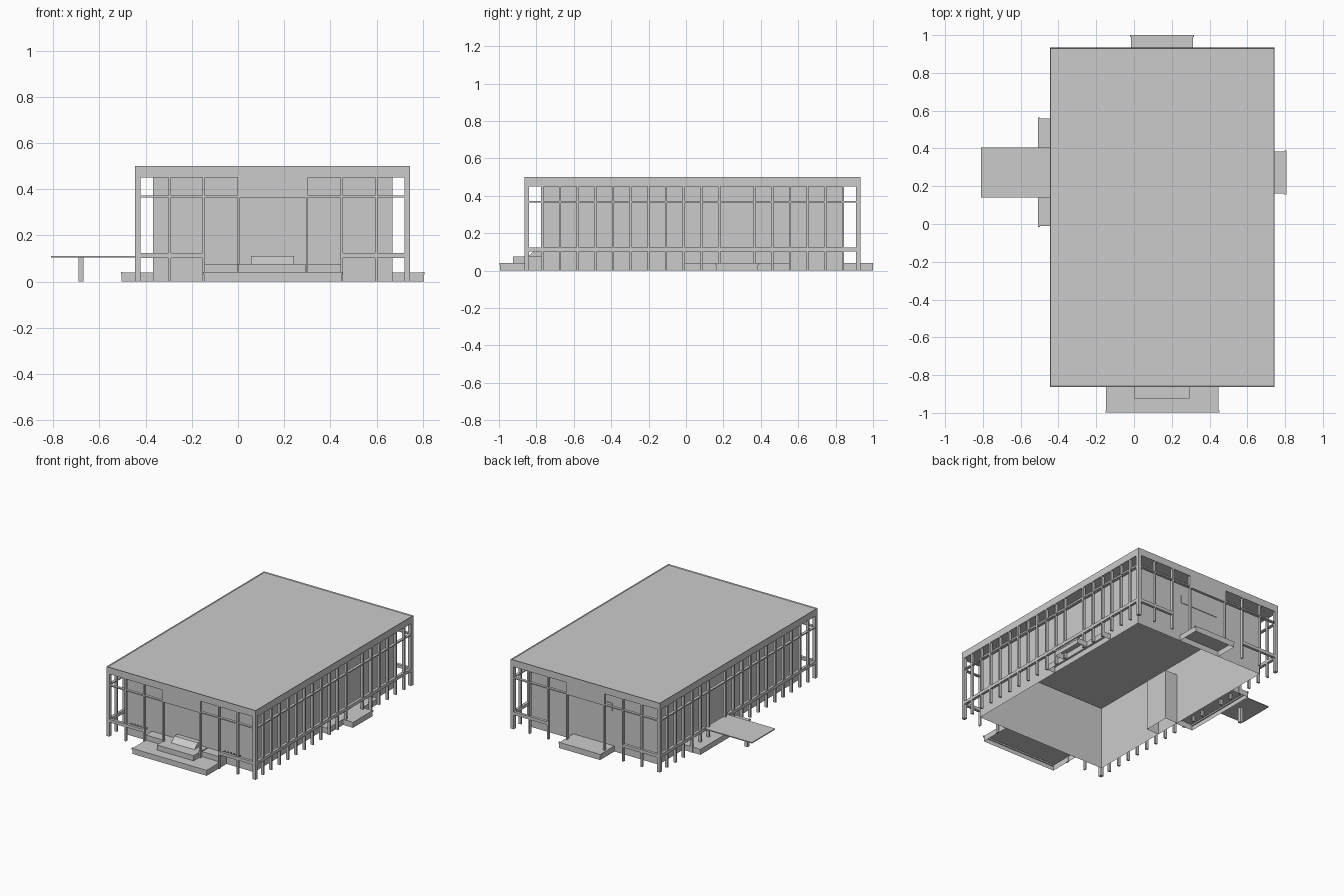
import bpy, bmesh

if "Cube" in bpy.data.objects:
    bpy.data.objects.remove(bpy.data.objects["Cube"])

X0, X1, Y0, Y1 = -0.445, 0.745, -0.863, 0.934    # roof / colonnade outline
CX0, CX1, CY0, CY1 = -0.368, 0.668, -0.77, 0.838  # inner walls
ROOF_Z, TOP = 0.45, 0.50


def finish(name, bm):
    mesh = bpy.data.meshes.new(name)
    bm.to_mesh(mesh)
    bm.free()
    obj = bpy.data.objects.new(name, mesh)
    bpy.context.collection.objects.link(obj)
    return obj


def box(name, x, y, z, hollow=False):
    bm = bmesh.new()
    bmesh.ops.create_cube(bm, size=1)
    for v in bm.verts:
        v.co = [r[0] if c < 0 else r[1] for c, r in zip(v.co, (x, y, z))]
    if hollow:  # shell with no underside
        bm.normal_update()
        bmesh.ops.delete(bm, geom=[f for f in bm.faces if f.normal.z < -0.5], context='FACES_ONLY')
    return finish(name, bm)


# Roof slab with a low parapet lip
roof = box("roof", (X0, X1), (Y0, Y1), (ROOF_Z, TOP))
bm = bmesh.new()
bm.from_mesh(roof.data)
bm.normal_update()
top = [f for f in bm.faces if f.normal.z > 0.5]
bmesh.ops.inset_region(bm, faces=top, thickness=0.006, depth=0)
bmesh.ops.translate(bm, verts=top[0].verts, vec=(0, 0, -0.006))
bm.to_mesh(roof.data)
bm.free()

# Inner walls: open-bottomed shell with an interior closet beside the left entrance
plan = [(CX0, CY0), (CX1, CY0), (CX1, CY1), (CX0, CY1)]
bm = bmesh.new()
low = [bm.verts.new((x, y, 0)) for x, y in plan]
high = [bm.verts.new((x, y, ROOF_Z)) for x, y in plan]
for i in range(len(plan)):
    j = (i + 1) % len(plan)
    bm.faces.new((low[i], low[j], high[j], high[i]))
finish("inner_walls", bm)
box("inner_closet", (CX0, -0.27), (-0.19, 0.0), (0, 0.364), True)

# Corner columns
C = 0.024
for x in ((X0, X0 + C), (X1 - C, X1)):
    for y in ((Y0, Y0 + C), (Y1 - C, Y1)):
        box("corner_column", x, y, (0, ROOF_Z))

# Depth bands of the four colonnade lines
D = 0.02
LEFT, RIGHT = (X0, X0 + D), (X1 - D, X1)
FRONT, BACK = (Y0, Y0 + D), (Y1 - D, Y1)
LOW, HIGH = (0.103, 0.125), (0.364, 0.372)

# Mullions, rails and door panels on the short ends
for tag, band in (("front", FRONT), ("back", BACK)):
    for x in (-0.296, -0.148, 0.003, 0.299, 0.449, 0.599):
        z0 = 0.04 if 0 < x < 0.3 else 0
        box(tag + "_mullion", (x - 0.005, x + 0.005), band, (z0, ROOF_Z))
    for a, b in ((X0, -0.148), (0.449, X1)):
        box(tag + "_lower_rail", (a, b), band, LOW)
    for a, b in ((X0, 0.0), (0.3, X1)):
        box(tag + "_upper_rail", (a, b), band, HIGH)
    box(tag + "_header_panel", (0.0, 0.3), band, (0.364, ROOF_Z))

# Grating bars on the front rail
for start in (-0.28, 0.465):
    for i in range(6):
        x = start + i * 0.024
        box("grating_bar", (x, x + 0.008), (Y0 + D, Y0 + 0.05), (0.108, 0.12))

# Mullions and rails on the long sides
step = (Y1 - Y0) / 19
for tag, band in (("left", LEFT), ("right", RIGHT)):
    for i in range(1, 19):
        y = Y0 + i * step
        if i == 12:  # doorway bay
            continue
        box(tag + "_mullion", band, (y - 0.006, y + 0.006), (0, ROOF_Z))
    box(tag + "_upper_rail", band, (Y0, Y1), HIGH)
box("right_lower_rail", RIGHT, (Y0, Y1), LOW)
box("left_lower_rail_front", LEFT, (Y0, 0.14), LOW)
box("left_lower_rail_rear", LEFT, (0.405, Y1), LOW)

# Transom strip above the back door
box("back_transom", (0.0, 0.3), (CY1, CY1 + 0.004), (0.29, 0.345))

# Entrance platforms, hollow underneath
box("front_platform", (-0.147, 0.447), (-0.995, CY0), (0, 0.04), True)
box("back_platform", (-0.015, 0.312), (CY1, 1.0), (0, 0.04), True)
box("left_platform", (-0.505, CX0), (-0.01, 0.558), (0, 0.04), True)
box("right_platform", (X1 - D, 0.805), (0.162, 0.385), (0, 0.04), True)
box("right_landing", (CX1, X1 - D), (-0.01, 0.558), (0, 0.04), True)

# Step edges, slightly wider than the platforms
box("front_nosing", (-0.152, 0.452), (-0.998, -0.988), (0.03, 0.041))
box("back_nosing", (-0.02, 0.317), (0.99, 1.0), (0.03, 0.041))
box("left_nosing", (-0.507, -0.497), (-0.015, 0.563), (0.03, 0.041))
box("right_nosing", (0.797, 0.807), (0.157, 0.39), (0.03, 0.041))

# Front steps up to the door, with low plinths on both sides
box("front_step", (0.0, 0.293), (-0.925, CY0), (0.04, 0.077), True)
for x in ((-0.147, 0.0), (0.3, 0.447)):
    box("front_plinth", x, (-0.84, CY0), (0.04, 0.077), True)
ramp = box("front_door_sill", (0.057, 0.243), (-0.845, CY0), (0.077, 0.11), True)
for v in ramp.data.vertices:
    if v.co.y < -0.8 and v.co.z > 0.1:
        v.co.y = -0.805

# Raised deck on the left with its support post
box("side_deck", (-0.81, X0 + D), (0.14, 0.405), (0.105, 0.112))
box("side_deck_post", (-0.69, -0.668), (0.26, 0.285), (0, 0.105))
